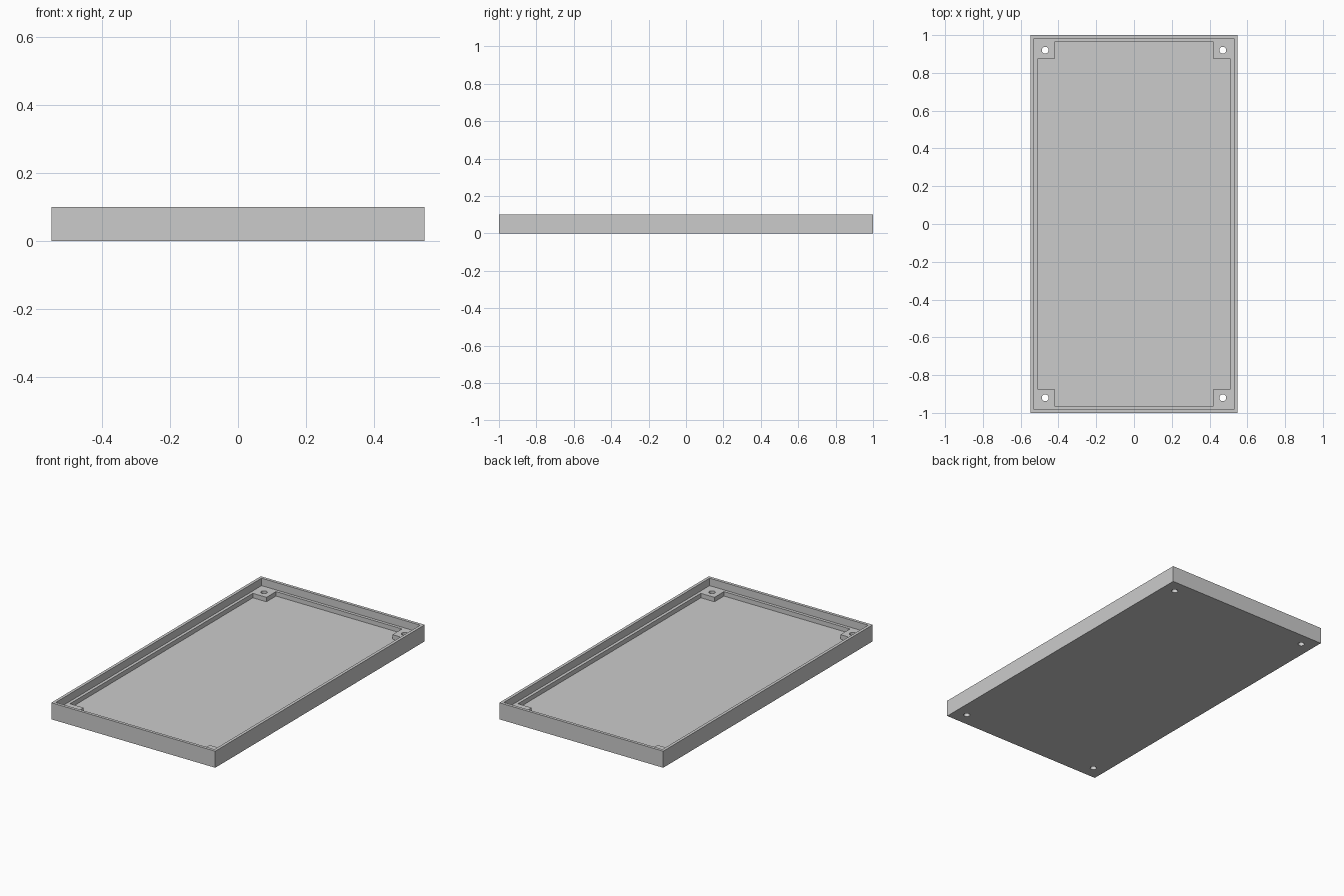
import bpy
import bmesh
import math

cube = bpy.data.objects.get("Cube")
if cube:
    bpy.data.objects.remove(cube, do_unlink=True)

HALF_X, HALF_Y, HEIGHT = 0.548, 1.0, 0.1
WALL = 0.018          # rim width, and again the ledge width
LEDGE_Z, FLOOR_Z = 0.055, 0.028
POST = 0.091          # side of each square corner post
HOLE_X, HOLE_Y, HOLE_R = 0.47, 0.92, 0.018

grey = bpy.data.materials.new("plain grey")
grey.use_nodes = True
colour = (0.6, 0.6, 0.6, 1)
grey.diffuse_color = colour
grey.node_tree.nodes["Principled BSDF"].inputs["Base Color"].default_value = colour


def prism(name, outline, bottom, top):
    """Extrude a counter-clockwise outline between two heights."""
    bm = bmesh.new()
    face = bm.faces.new([bm.verts.new((x, y, bottom)) for x, y in outline])
    ext = bmesh.ops.extrude_face_region(bm, geom=[face])["geom"]
    for v in ext:
        if isinstance(v, bmesh.types.BMVert):
            v.co.z = top
    bmesh.ops.recalc_face_normals(bm, faces=bm.faces[:])
    mesh = bpy.data.meshes.new(name)
    bm.to_mesh(mesh)
    bm.free()
    mesh.materials.append(grey)
    obj = bpy.data.objects.new(name, mesh)
    bpy.context.collection.objects.link(obj)
    return obj


def rectangle(hx, hy):
    return [(-hx, -hy), (hx, -hy), (hx, hy), (-hx, hy)]


def notched(hx, hy, n):
    """Rectangle with a square notch left out at every corner."""
    points = []
    for sx, sy in ((-1, -1), (1, -1), (1, 1), (-1, 1)):
        corner = [(hx, hy - n), (hx - n, hy - n), (hx - n, hy)]
        if sx * sy < 0:
            corner.reverse()
        points += [(sx * x, sy * y) for x, y in corner]
    return points


def circle(cx, cy, r, sides=32):
    return [(cx + r * math.cos(math.tau * i / sides),
             cy + r * math.sin(math.tau * i / sides)) for i in range(sides)]


# Solid tray block
tray = prism("tray", rectangle(HALF_X, HALF_Y), 0, HEIGHT)

# Recess inside the rim, floor pocket between the posts, and screw holes
ABOVE = HEIGHT + 0.05
cutters = [
    prism("rim_recess_cutter", rectangle(HALF_X - WALL, HALF_Y - WALL), LEDGE_Z, ABOVE),
    prism("floor_pocket_cutter",
          notched(HALF_X - 2 * WALL, HALF_Y - 2 * WALL, POST), FLOOR_Z, ABOVE),
]
for sx in (-1, 1):
    for sy in (-1, 1):
        cutters.append(prism("screw_hole_cutter",
                             circle(sx * HOLE_X, sy * HOLE_Y, HOLE_R), -0.05, ABOVE))

for cutter in cutters:
    cutter.hide_render = True
    mod = tray.modifiers.new(cutter.name, 'BOOLEAN')
    mod.operation = 'DIFFERENCE'
    mod.solver = 'EXACT'
    mod.object = cutter

# Apply the cuts and discard the cutters
bpy.context.view_layer.objects.active = tray
for mod in list(tray.modifiers):
    bpy.ops.object.modifier_apply(modifier=mod.name)
for cutter in cutters:
    bpy.data.objects.remove(cutter, do_unlink=True)

# Smooth hole walls, crisp edges elsewhere
bpy.ops.object.select_all(action='DESELECT')
tray.select_set(True)
bpy.ops.object.shade_smooth_by_angle(angle=math.radians(30))
